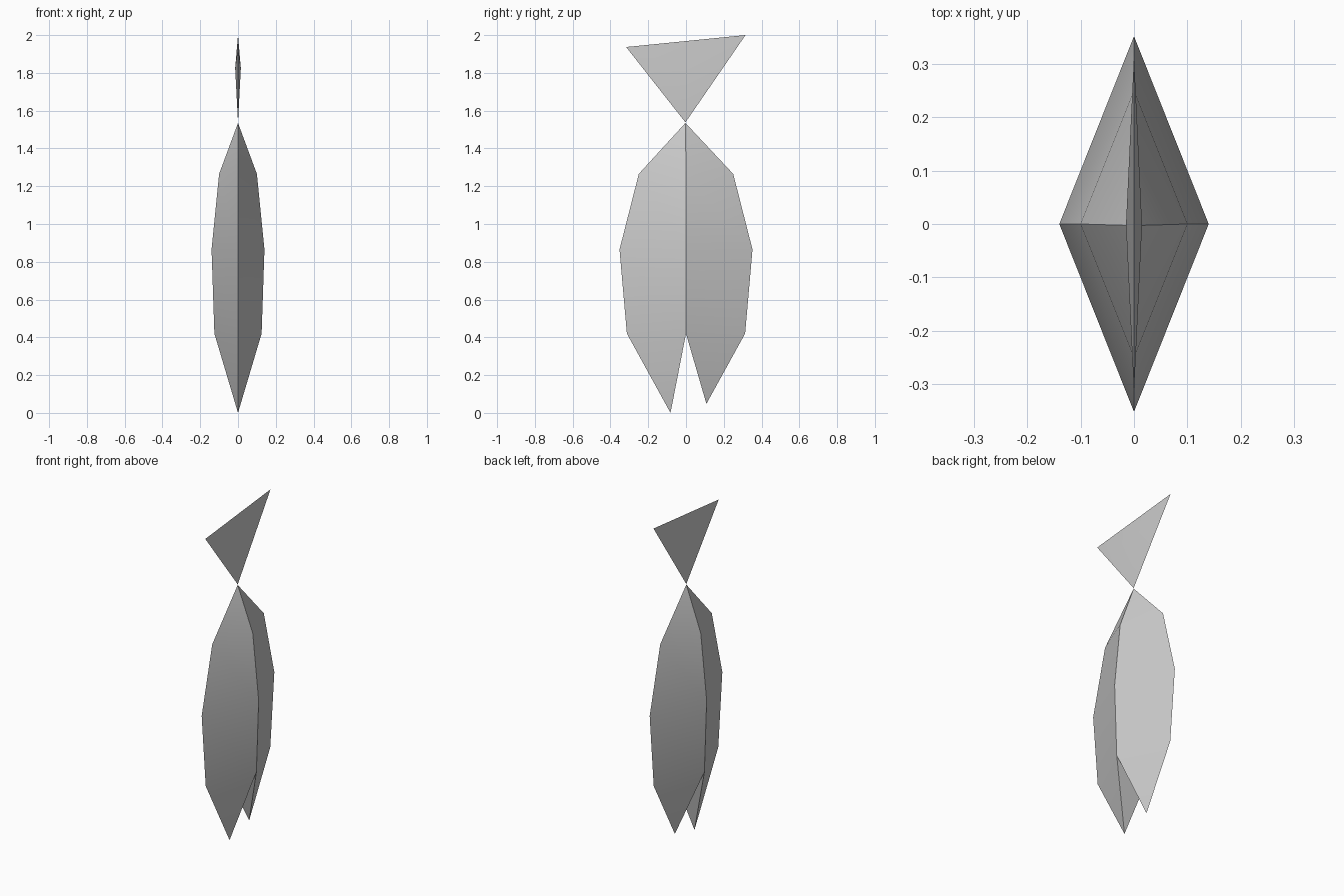
import bpy, bmesh, math

if "Cube" in bpy.data.objects:
    bpy.data.objects.remove(bpy.data.objects["Cube"])


def finish(bm, name):
    """Turn a bmesh into a named object, smooth except at sharp edges."""
    bmesh.ops.recalc_face_normals(bm, faces=bm.faces)
    mesh = bpy.data.meshes.new(name)
    bm.to_mesh(mesh)
    bm.free()
    ob = bpy.data.objects.new(name, mesh)
    bpy.context.collection.objects.link(ob)
    bpy.ops.object.select_all(action='DESELECT')
    ob.select_set(True)
    bpy.context.view_layer.objects.active = ob
    bpy.ops.object.shade_smooth_by_angle(angle=math.radians(30))
    return ob


def fan(bm, ring, tip):
    """Close a ring of vertices to a single point."""
    for a, b in zip(ring, ring[1:] + ring[:1]):
        bm.faces.new((a, b, tip))


# Body: diamond cross-sections (half width, half depth, height)
bm = bmesh.new()
sections = [(0.10, 0.25, 1.265), (0.14, 0.352, 0.865), (0.125, 0.313, 0.42)]
rings = [[bm.verts.new(p) for p in ((w, 0, z), (0, d, z), (-w, 0, z), (0, -d, z))]
         for w, d, z in sections]
fan(bm, rings[0], bm.verts.new((0, -0.003, 1.535)))
for upper, lower in zip(rings, rings[1:]):
    for i in range(4):
        j = (i + 1) % 4
        bm.faces.new((upper[i], upper[j], lower[j], lower[i]))

# Forked lower end: each half of the last diamond runs to its own point
right, back, left, front = rings[-1]
fan(bm, [right, back, left], bm.verts.new((0, 0.108, 0.048)))
fan(bm, [left, front, right], bm.verts.new((0, -0.082, 0.0)))
# The two wedges share one open edge line: join them across the fork
fork = finish(bm, "forked_body")

# Top fin: thin triangle swelling slightly in the middle
bm = bmesh.new()
outline = [bm.verts.new((0, y, z)) for y, z in ((-0.317, 1.937), (0.315, 2.0), (-0.003, 1.538))]
for side in (1, -1):
    fan(bm, outline, bm.verts.new((side * 0.015, -0.002, 1.825)))
finish(bm, "top_fin")
